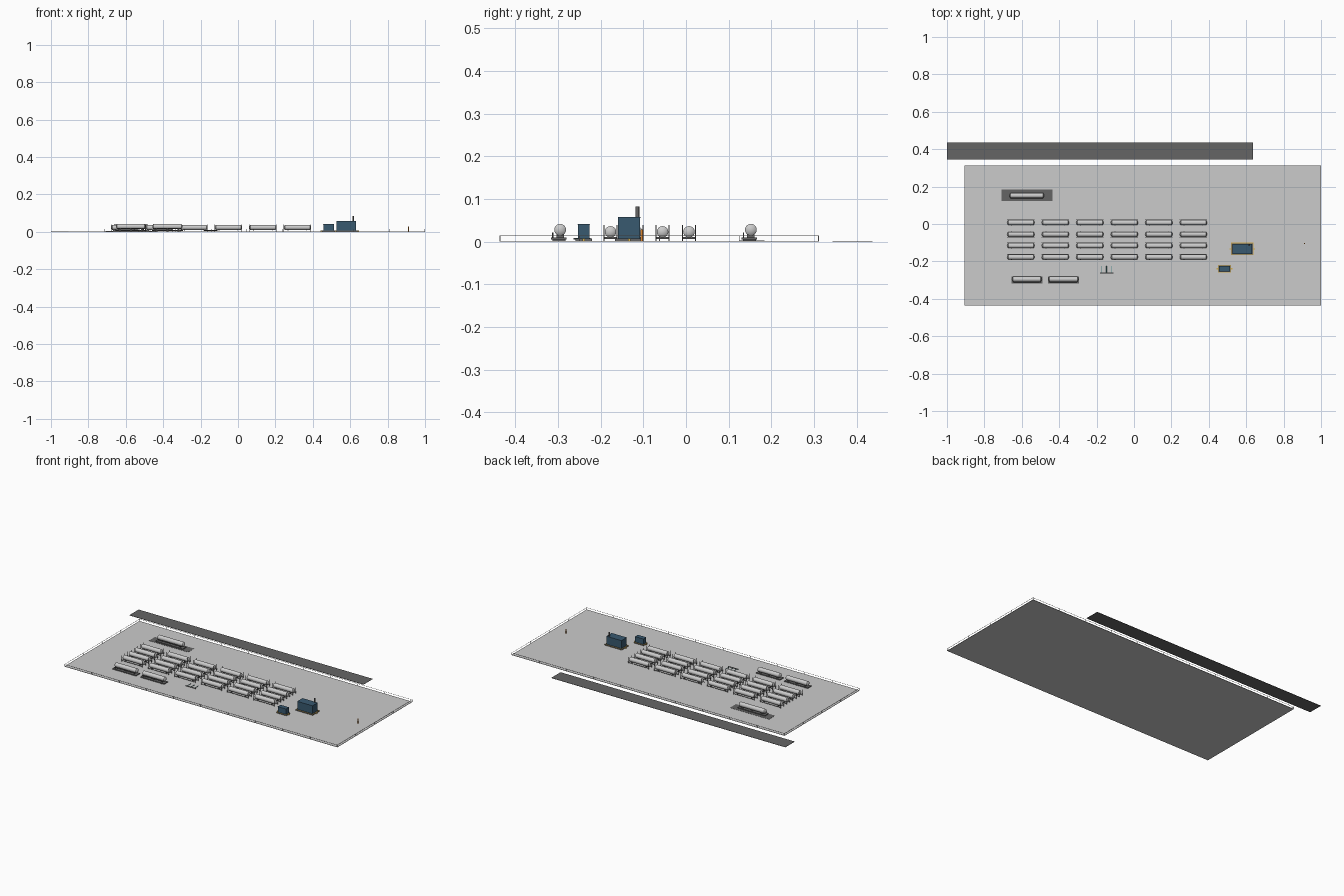
import bpy, bmesh, math
from mathutils import Matrix, Vector

if "Cube" in bpy.data.objects:
    bpy.data.objects.remove(bpy.data.objects["Cube"])


def material(name, rgb):
    m = bpy.data.materials.new(name)
    m.diffuse_color = (*rgb, 1)
    m.use_nodes = True
    m.node_tree.nodes["Principled BSDF"].inputs["Base Color"].default_value = m.diffuse_color
    return m


DARK = material("dark_grey", (0.13, 0.13, 0.13))
BLUE = material("blue_panel", (0.04, 0.10, 0.16))
YELLOW = material("yellow_edge", (0.65, 0.42, 0.08))
ORANGE = material("orange", (0.75, 0.25, 0.03))
STEEL = material("pale_steel", (0.6, 0.6, 0.6))
TEAL = material("teal_pipe", (0.1, 0.3, 0.3))


class Part:
    """Collects boxes and cylinders into one named object."""

    def __init__(self, name, mat=None):
        self.name, self.mat, self.bm = name, mat, bmesh.new()

    def box(self, x0, x1, y0, y1, z0, z1):
        mx = Matrix.Translation(((x0 + x1) / 2, (y0 + y1) / 2, (z0 + z1) / 2))
        mx = mx @ Matrix.Diagonal((x1 - x0, y1 - y0, z1 - z0, 1))
        bmesh.ops.create_cube(self.bm, size=1, matrix=mx)

    def rod(self, a, b, r, sides=8):
        a, b = Vector(a), Vector(b)
        rot = (b - a).to_track_quat('Z', 'Y').to_matrix().to_4x4()
        bmesh.ops.create_cone(self.bm, cap_ends=True, segments=sides, radius1=r, radius2=r,
                              depth=(b - a).length, matrix=Matrix.Translation((a + b) / 2) @ rot)

    def vessel(self, x0, x1, y, z, r, sides=24):
        # horizontal tank with shallow dished ends
        prof = [(0, 0.0), (0.12, 0.5), (0.3, 0.85), (0.45, 1.0)]
        pts = [(x0 + d * r, k * r) for d, k in prof] + [(x1 - d * r, k * r) for d, k in prof[::-1]]
        vs = [self.bm.verts.new((px, y, z + pr)) for px, pr in pts]
        es = [self.bm.edges.new(p) for p in zip(vs, vs[1:])]
        bmesh.ops.spin(self.bm, geom=vs + es, cent=(0, y, z), axis=(1, 0, 0),
                       angle=math.tau, steps=sides, use_merge=True)
        bmesh.ops.remove_doubles(self.bm, verts=self.bm.verts[:], dist=1e-5)

    def done(self, smooth=False):
        bmesh.ops.recalc_face_normals(self.bm, faces=self.bm.faces[:])
        me = bpy.data.meshes.new(self.name)
        self.bm.to_mesh(me)
        self.bm.free()
        ob = bpy.data.objects.new(self.name, me)
        bpy.context.collection.objects.link(ob)
        if self.mat:
            me.materials.append(self.mat)
        if smooth:
            bpy.context.view_layer.objects.active = ob
            ob.select_set(True)
            bpy.ops.object.shade_smooth_by_angle(angle=math.radians(40))
            ob.select_set(False)
        return ob


# yard slab and access road
X0, X1, Y0, Y1, G = -0.907, 1.0, -0.437, 0.312, 0.002
p = Part("yard_slab"); p.box(X0, X1, Y0, Y1, 0, G); p.done()
p = Part("access_road", DARK); p.box(-1, 0.636, 0.344, 0.437, 0, 0.0015); p.done()

# perimeter fence: posts and a thin top rail
p = Part("perimeter_fence")
F, H = 0.001, 0.015
for i in range(11):
    x = X0 + F + (X1 - X0 - 2 * F) * i / 10
    for y in (Y0 + F, Y1 - F):
        p.box(x - F, x + F, y - F, y + F, G, H)
for i in range(1, 4):
    y = Y0 + (Y1 - Y0) * i / 4
    for x in (X0 + F, X1 - F):
        p.box(x - F, x + F, y - F, y + F, G, H)
t = 0.0006
for y in (Y0 + F, Y1 - F):
    p.box(X0, X1, y - t, y + t, H - 2 * t, H)
for x in (X0 + F, X1 - F):
    p.box(x - t, x + t, Y0, Y1, H - 2 * t, H)
p.done()

# storage tank grid: 6 columns by 4 rows, each in a frame of posts and rails
for r, y in enumerate((0.007, -0.055, -0.116, -0.177)):
    for c in range(6):
        x = -0.605 + 0.1845 * c
        tag = f"_{r}_{c}"
        p = Part("storage_tank" + tag, STEEL)
        p.vessel(x - 0.073, x + 0.073, y, 0.023, 0.0135)
        p.done(True)
        p = Part("tank_frame" + tag, DARK)
        for s in (-1, 1):
            yy = y + s * 0.0152
            for e in (-0.072, 0.072):
                p.box(x + e - 0.001, x + e + 0.001, yy - 0.001, yy + 0.001, G, 0.039)
            p.box(x - 0.073, x + 0.073, yy - 0.001, yy + 0.001, 0.006, 0.008)
        for e in (-0.05, 0.05):
            p.box(x + e - 0.002, x + e + 0.002, y - 0.0152, y + 0.0152, 0.006, 0.011)
        p.done()

# large tanks on skids
p = Part("loading_pad", DARK); p.box(-0.709, -0.436, 0.124, 0.184, G, 0.003); p.done()
for name, x0, x1, y in (("delivery", -0.669, -0.477, 0.152),
                        ("left", -0.655, -0.49, -0.295), ("right", -0.461, -0.294, -0.295)):
    p = Part(name + "_large_tank", STEEL)
    p.vessel(x0 + 0.003, x1 - 0.003, y, 0.028, 0.0138)
    p.done(True)
    p = Part(name + "_tank_skid", DARK)
    p.box(x0, x1, y - 0.022, y + 0.015, 0.005, 0.010)
    L = x1 - x0
    for f in (0.15, 0.5, 0.85):
        xs = x0 + L * f
        p.box(xs - 0.004, xs + 0.004, y - 0.009, y + 0.009, 0.010, 0.018)
        p.box(xs - 0.005, xs + 0.005, y - 0.018, y + 0.012, G, 0.005)
    p.rod((x0 + 0.01, y - 0.0175, 0.019), (x1 - 0.01, y - 0.0175, 0.019), 0.0015)
    for f in (0.1, 0.9):
        xs = x0 + L * f
        p.rod((xs, y - 0.0175, 0.010), (xs, y - 0.0175, 0.021), 0.0013)
    p.done()


# equipment buildings on edged plinths
def building(name, x0, x1, y0, y1, top, e):
    p = Part(name + "_plinth", DARK)
    p.box(x0 - e, x1 + e, y0 - e, y1 + e, G, 0.007)
    p.done()
    p = Part(name + "_plinth_edge", YELLOW)
    for ya in (y0 - e, y1 + e - 0.003):
        p.box(x0 - e, x1 + e, ya, ya + 0.003, 0.007, 0.008)
    for xa in (x0 - e, x1 + e - 0.003):
        p.box(xa, xa + 0.003, y0 - e + 0.003, y1 + e - 0.003, 0.007, 0.008)
    ym = (y0 + y1) / 2
    for xa, xb in ((x0 - e - 0.008, x0 - e), (x1 + e, x1 + e + 0.008)):
        p.box(xa, xb, ym - 0.003, ym + 0.003, G, 0.008)
    p.done()
    p = Part(name + "_body", BLUE)
    p.box(x0, x1, y0, y1, 0.007, top - 0.002)
    p.box(x0 - 0.001, x1 + 0.001, y0 - 0.001, y1 + 0.001, top - 0.002, top)
    p.done()


building("plant_building", 0.527, 0.631, -0.159, -0.108, 0.058, 0.008)
building("control_building", 0.456, 0.513, -0.253, -0.226, 0.042, 0.006)
p = Part("exhaust_stack", DARK)
p.rod((0.616, -0.114, 0.057), (0.616, -0.114, 0.083), 0.0045, 16)
p.done(True)

# pipe manifold
p = Part("manifold_header", DARK)
p.rod((-0.182, -0.262, 0.007), (-0.11, -0.262, 0.007), 0.002)
p.done(True)
p = Part("manifold_branches", TEAL)
for x in (-0.173, -0.147, -0.121):
    p.rod((x, -0.262, 0.007), (x, -0.224, 0.007), 0.0015)
p.done(True)

# safety post near the gate end
p = Part("safety_post", ORANGE)
p.rod((0.912, -0.104, G), (0.912, -0.104, 0.029), 0.003, 12)
p.done(True)
